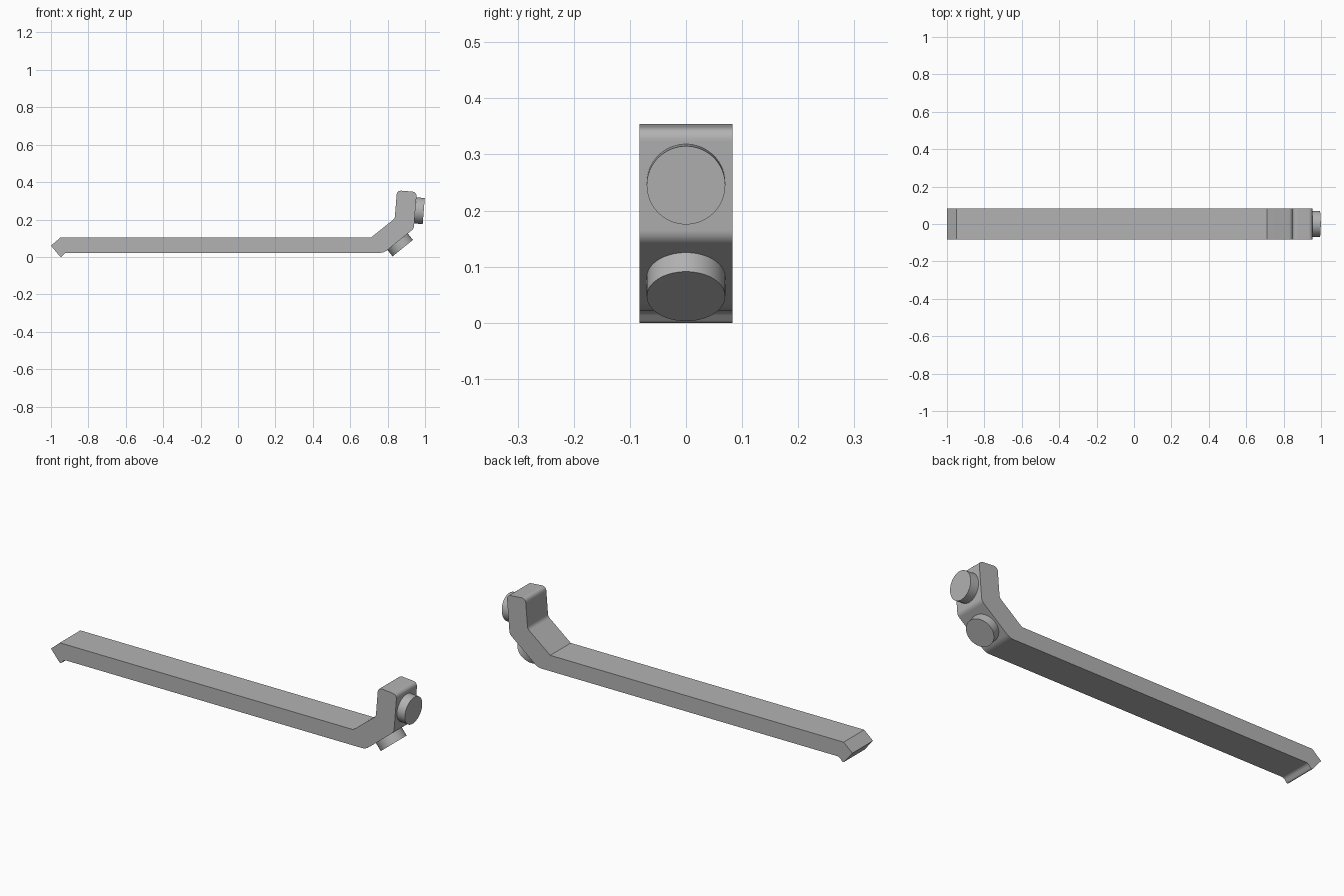
import bpy, bmesh, math
from mathutils import Vector

cube = bpy.data.objects.get("Cube")
if cube:
    bpy.data.objects.remove(cube, do_unlink=True)

HALF_WIDTH = 0.083
GREY = (0.45, 0.45, 0.45, 1)

mat = bpy.data.materials.new("plain grey")
mat.use_nodes = True
mat.diffuse_color = GREY
mat.node_tree.nodes["Principled BSDF"].inputs["Base Color"].default_value = GREY


def finish(obj):
    """Assign the colour and smooth only the rounded areas."""
    obj.data.materials.append(mat)
    bpy.ops.object.select_all(action="DESELECT")
    obj.select_set(True)
    bpy.context.view_layer.objects.active = obj
    bpy.ops.object.shade_smooth_by_angle(angle=math.radians(25))
    weighted = obj.modifiers.new("flat face normals", "WEIGHTED_NORMAL")
    weighted.keep_sharp = True


def rounded(corners, steps=8):
    """Turn (x, z, tangent length) corners into a filleted outline."""
    points = []
    for i, (x, z, cut) in enumerate(corners):
        here = Vector((x, z))
        if not cut:
            points.append(here)
            continue
        before = Vector(corners[i - 1][:2])
        after = Vector(corners[(i + 1) % len(corners)][:2])
        start = here + (before - here).normalized() * cut
        end = here + (after - here).normalized() * cut
        for s in range(steps + 1):
            t = s / steps
            points.append(start * (1 - t) ** 2 + here * 2 * t * (1 - t) + end * t ** 2)
    return points


def extruded(name, outline):
    bm = bmesh.new()
    face = bm.faces.new([bm.verts.new((p.x, -HALF_WIDTH, p.y)) for p in outline])
    grown = bmesh.ops.extrude_face_region(bm, geom=[face])["geom"]
    moved = [v for v in grown if isinstance(v, bmesh.types.BMVert)]
    bmesh.ops.translate(bm, verts=moved, vec=(0, 2 * HALF_WIDTH, 0))
    bmesh.ops.recalc_face_normals(bm, faces=bm.faces[:])
    mesh = bpy.data.meshes.new(name)
    bm.to_mesh(mesh)
    bm.free()
    obj = bpy.data.objects.new(name, mesh)
    bpy.context.collection.objects.link(obj)
    finish(obj)


def button(name, face_centre, normal, radius=0.07, height=0.044, sunk=0.01):
    """Round pad whose outer face sits at face_centre."""
    normal = Vector(normal).normalized()
    depth = height + sunk
    bpy.ops.mesh.primitive_cylinder_add(
        vertices=64, radius=radius, depth=depth,
        location=Vector(face_centre) - normal * depth / 2,
        rotation=normal.to_track_quat("Z", "Y").to_euler())
    obj = bpy.context.object
    obj.name = name
    finish(obj)


# Bar with a hooked tip on one end and a bent head on the other
extruded("bent_bar", rounded([
    (-1.0, 0.06, 0),
    (-0.95, 0.103, 0),
    (0.71, 0.103, 0),
    (0.838, 0.205, 0.012),
    (0.85, 0.356, 0.025),
    (0.956, 0.347, 0.025),
    (0.94, 0.151, 0.014),
    (0.78, 0.022, 0.022),
    (-0.925, 0.022, 0.012),
    (-0.943, 0.0, 0.005),
    (-0.95, 0.0, 0.003),
]))

# Two round pads on the outside of the head
button("upper_pad", (0.993, 0, 0.245), (0.997, 0, -0.08))
button("lower_pad", (0.881, 0, 0.047), (0.63, 0, -0.776))
